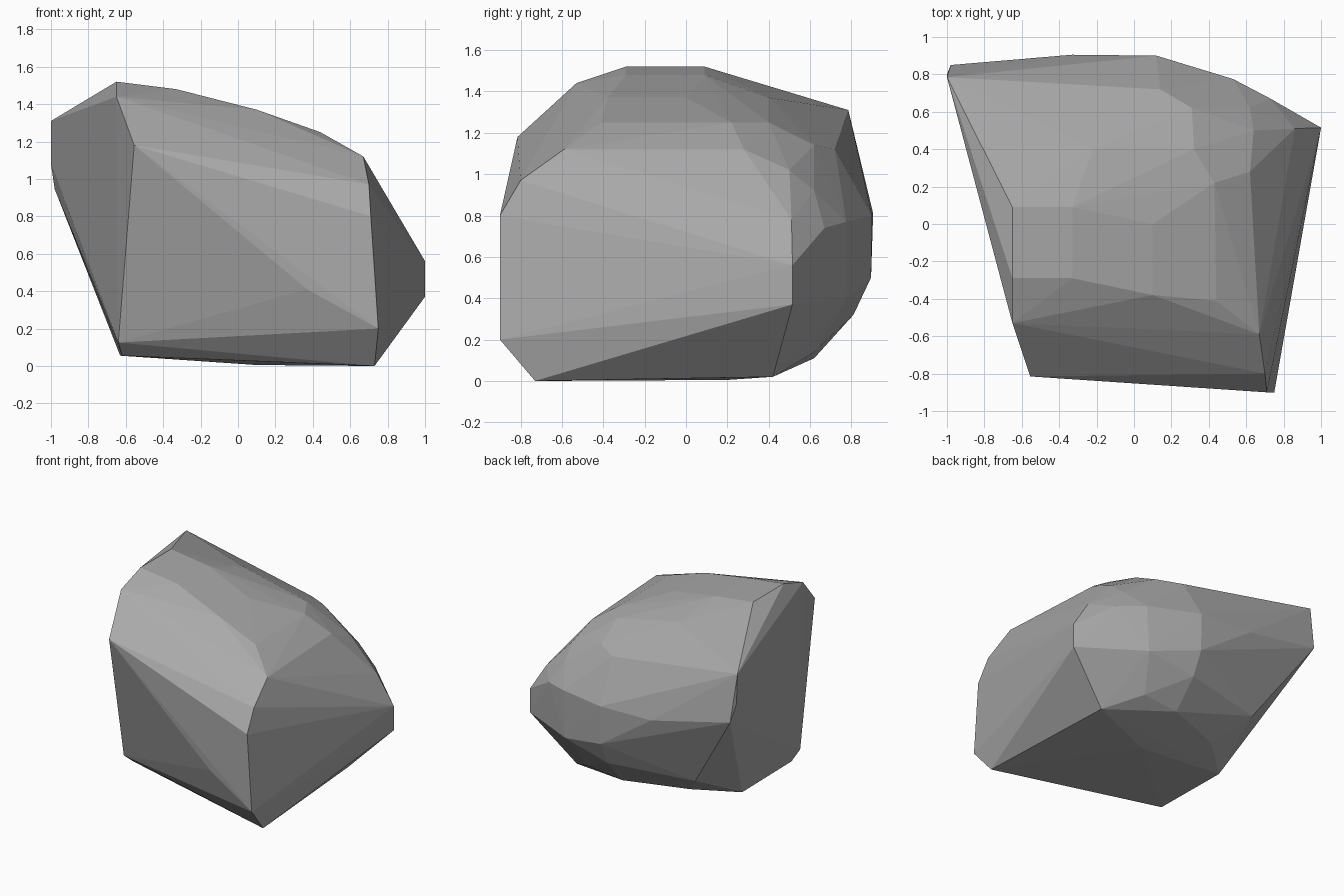
import bpy, bmesh

# Corner points of the boulder, grouped by region
top = [(-1, .785, 1.31), (-.65, .09, 1.52), (-.65, -.29, 1.52), (-.65, -.53, 1.44),
       (-.33, .09, 1.48), (-.33, -.29, 1.48), (-.22, .4, 1.37), (.1, 0, 1.37), (.1, -.38, 1.37),
       (.43, .22, 1.25), (.44, -.41, 1.25), (.32, .4, 1.25), (.31, .62, 1.14), (.14, .72, 1.12),
       (.67, -.59, 1.12), (.62, .28, 1.12)]
front = [(-.555, -.815, 1.18), (.7, -.8, .97), (.71, -.9, .8), (.75, -.9, .2),
         (-.64, -.51, .125), (.37, -.87, .41)]
back = [(-1, .8, 1.08), (-.98, .85, .945), (-.33, .905, .81), (.12, .9, .8), (.12, .895, .5),
        (.53, .775, .77), (.51, .78, .4), (.12, .81, .32), (-.55, .67, .3)]
right = [(.64, .5, 1.02), (.62, .62, .92), (.73, .67, .74), (.86, .51, .78),
         (1, .515, .56), (1, .515, .37)]
base = [(.73, -.73, 0), (.66, .42, .02), (.42, .62, .14), (.12, .62, .11), (.1, .2, .005),
        (-.35, .45, .1), (-.63, .2, .055), (-.62, -.43, .055)]

# Wrap the corners in a faceted convex shell
bm = bmesh.new()
for p in top + front + back + right + base:
    bm.verts.new(p)
hull = bmesh.ops.convex_hull(bm, input=bm.verts[:])
loose = {v for v in hull["geom_interior"] + hull["geom_unused"]
         if isinstance(v, bmesh.types.BMVert) and not v.link_faces}
bmesh.ops.delete(bm, geom=list(loose), context='VERTS')
bmesh.ops.recalc_face_normals(bm, faces=bm.faces[:])
mesh = bpy.data.meshes.new("boulder")
bm.to_mesh(mesh)
bm.free()

# Plain grey stone
stone = bpy.data.materials.new("stone_grey")
stone.diffuse_color = (.4, .4, .4, 1)
mesh.materials.append(stone)
bpy.context.collection.objects.link(bpy.data.objects.new("boulder", mesh))
